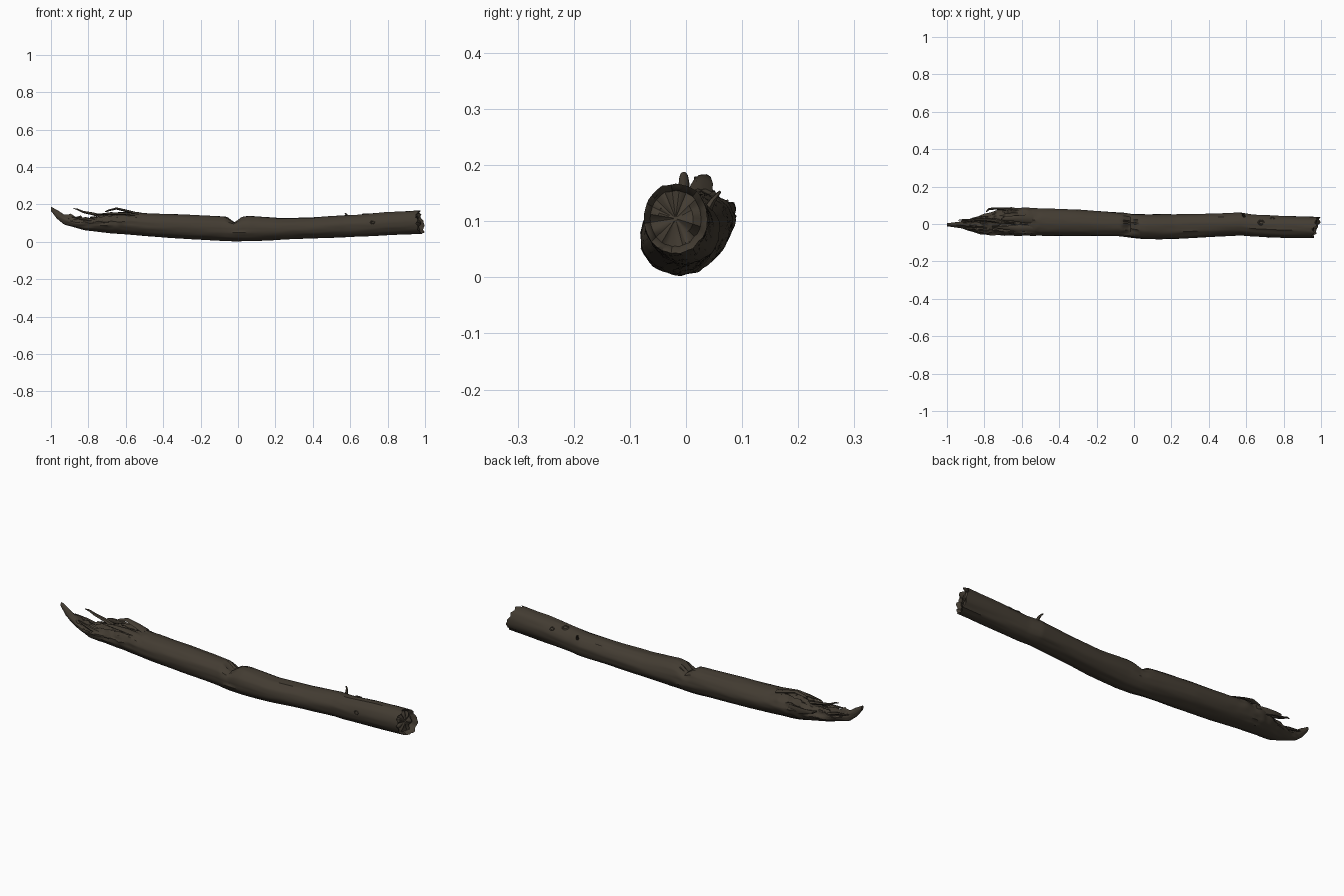
import bpy, bmesh, math
from mathutils import Vector, noise

if "Cube" in bpy.data.objects:
    bpy.data.objects.remove(bpy.data.objects["Cube"])

SIDES = 44
bark = bpy.data.materials.new("dark bark brown")
bark.diffuse_color = (0.056, 0.045, 0.032, 1)
bark.use_nodes = True
bark.node_tree.nodes["Principled BSDF"].inputs["Base Color"].default_value = bark.diffuse_color

# Log outline stations: x, bottom z, top z, front y, back y
STATIONS = [
    (-1.00, .165, .188, -.012, .004), (-.97, .125, .172, -.016, .008),
    (-.93, .092, .146, -.020, .014), (-.87, .076, .132, -.040, .030),
    (-.82, .062, .136, -.055, .046), (-.75, .054, .146, -.060, .066),
    (-.68, .046, .160, -.062, .086), (-.58, .038, .165, -.063, .086),
    (-.48, .030, .152, -.065, .082), (-.30, .018, .146, -.066, .076),
    (-.08, .006, .136, -.066, .061), (-.02, .004, .130, -.074, .056),
    (.06, .004, .138, -.082, .052), (.22, .011, .127, -.081, .051),
    (.40, .019, .131, -.070, .055), (.57, .024, .142, -.061, .061),
    (.64, .027, .145, -.066, .050), (.80, .034, .160, -.074, .043),
    (.965, .042, .168, -.075, .038),
]


def station(x):
    for a, b in zip(STATIONS, STATIONS[1:]):
        if x <= b[0]:
            t = (x - a[0]) / (b[0] - a[0])
            return [p + (q - p) * t for p, q in zip(a, b)][1:]
    return list(STATIONS[-1][1:])


def finish(bm, name, angle=35):
    bmesh.ops.recalc_face_normals(bm, faces=bm.faces)
    me = bpy.data.meshes.new(name)
    bm.to_mesh(me)
    bm.free()
    ob = bpy.data.objects.new(name, me)
    bpy.context.collection.objects.link(ob)
    me.materials.append(bark)
    bpy.ops.object.select_all(action='DESELECT')
    ob.select_set(True)
    bpy.context.view_layer.objects.active = ob
    bpy.ops.object.shade_smooth_by_angle(angle=math.radians(angle))
    return ob


def bridge(bm, a, b):
    n = len(a)
    for i in range(n):
        bm.faces.new((a[i], a[(i + 1) % n], b[(i + 1) % n], b[i]))


def log_point(x, th):
    zb, zt, yf, yb = station(x)
    c, s = math.cos(th), math.sin(th)
    ry, rz = (yb - yf) / 2, (zt - zb) / 2
    # long bark ridges and broad lumps
    n = noise.noise(Vector((x * 3, c * 3.5, s * 3.5)))
    n += .5 * noise.noise(Vector((x * 9, c * 9, s * 9 + 5)))
    k = 1 + .05 * n
    y, z = (yb + yf) / 2 + c * ry * k, (zb + zt) / 2 + s * rz * k
    # V notch and the crack running down the front from it
    crack = -.02 + .05 * max(0, .4 - s) + .02 * noise.noise(Vector((s * 5, c * 5, 0)))
    w = max(0, 1 - abs(x - crack) / .045)
    if s > -.2:
        z -= .030 * w * max(0, s) ** 2
        y += .004 * w * (-c if c > 0 else 1 if c < -.2 else 0)
    # broken upper side near the left end: stepped, splintered wood
    if x < -.48:
        f = min(1, (-.48 - x) / .15) * min(1, (x + 1) / .1)
        if s > .1:
            j = noise.noise(Vector((x * 11, y * 60, 3)))
            j = round(j * 4) / 4 + .5 * noise.noise(Vector((x * 35, y * 90, 1)))
            z -= f * max(0, s) ** .6 * (.012 - .024 * j) * (1.0 if x > -.9 else .5)
        y += f * .007 * noise.noise(Vector((x * 20, z * 50, 8)))
    # slanted, ragged right end
    t = max(0, (x - .85) / .115)
    jag = noise.noise(Vector((c * 3, s * 3, 9))) + .6 * noise.noise(Vector((c * 9, s * 9, 2)))
    dx = t * t * (.008 + .018 * c - .010 * s + .014 * jag)
    return Vector((min(1, x + dx), y, max(0, z)))


# Main log
bm = bmesh.new()
COUNT = 210
rings = []
for i in range(COUNT + 1):
    x = -1 + 1.965 * i / COUNT
    rings.append([bm.verts.new(log_point(x, 2 * math.pi * j / SIDES)) for j in range(SIDES)])
for a, b in zip(rings, rings[1:]):
    bridge(bm, a, b)
bm.faces.new(rings[0])
# rough recessed cut face on the right end
last = rings[-1]
mid = sum((v.co for v in last), Vector()) / SIDES
for scale, depth in ((.88, .008), (.80, .022), (.55, .014), (.28, .012), (.06, .012)):
    ring = []
    for v in rings[-1]:
        p = mid + (v.co - mid) * scale
        p.x -= depth - .010 * noise.noise(Vector((3, p.y * 45, p.z * 45)))
        ring.append(bm.verts.new(p))
    bridge(bm, last, ring)
    last = ring
bm.faces.new(last)
finish(bm, "log")


# Tapered splinters and twigs following a short path of (x, y, z, half width, half height)
def splinter(name, path):
    bm = bmesh.new()
    prev = None
    for k, (x, y, z, w, h) in enumerate(path):
        a, b = Vector(path[max(0, k - 1)][:3]), Vector(path[min(len(path) - 1, k + 1)][:3])
        d = (b - a).normalized()
        side = d.cross(Vector((0, 0, 1))).normalized()
        up = side.cross(d)
        ring = [bm.verts.new(Vector((x, y, z)) + side * w * math.cos(q * math.pi / 3)
                             + up * h * math.sin(q * math.pi / 3 + .2)) for q in range(6)]
        if prev:
            bridge(bm, prev, ring)
        else:
            bm.faces.new(ring)
        prev = ring
    bm.faces.new(prev)
    finish(bm, name, 40)


splinter("upper_splinter", [(-.72, .015, .135, .012, .010), (-.78, .022, .150, .010, .008),
                            (-.83, .024, .160, .008, .006), (-.86, .020, .174, .006, .004),
                            (-.88, .016, .178, .002, .002)])
splinter("back_splinter", [(-.64, .070, .110, .014, .022), (-.70, .081, .116, .008, .018),
                           (-.74, .083, .122, .006, .012), (-.775, .080, .126, .006, .009),
                           (-.79, .066, .130, .003, .004)])
splinter("bark_flake", [(-.54, .025, .150, .022, .008), (-.60, .028, .166, .020, .007),
                        (-.65, .030, .178, .014, .006), (-.69, .028, .168, .012, .005),
                        (-.71, .026, .160, .004, .003)])
splinter("middle_flake", [(-.52, -.020, .140, .020, .008), (-.62, -.022, .151, .018, .008),
                          (-.70, -.018, .150, .010, .006), (-.76, -.014, .146, .003, .002)])
splinter("front_splinter", [(-.74, -.040, .105, .010, .012), (-.80, -.044, .118, .008, .010),
                            (-.85, -.036, .126, .005, .006), (-.89, -.028, .134, .002, .002)])
splinter("tip_splinter", [(-.80, .025, .100, .012, .012), (-.87, .020, .122, .008, .008),
                          (-.91, .022, .128, .005, .005), (-.94, .020, .134, .002, .002)])
splinter("twig", [(.590, .035, .115, .010, .010), (.585, .047, .136, .006, .006),
                  (.580, .055, .146, .004, .004), (.572, .060, .152, .003, .003)])


# Knots: raised rim with a sunken middle, set on the bark surface
def knot(name, x, deg, size):
    th = math.radians(deg)
    p = log_point(x, th)
    zb, zt, yf, yb = station(x)
    out = (p - Vector((p.x, (yf + yb) / 2, (zb + zt) / 2))).normalized()
    along = Vector((1, 0, 0))
    across = out.cross(along)
    bm = bmesh.new()
    prev = None
    for r, h in ((1.4, -.004), (1.0, .003), (.75, .003), (.45, -.002)):
        ring = [bm.verts.new(p + out * h + size * r * (1.3 * along * math.cos(q * math.pi / 6)
                + across * math.sin(q * math.pi / 6))) for q in range(12)]
        if prev:
            bridge(bm, prev, ring)
        prev = ring
    bm.faces.new(prev)
    finish(bm, name, 30)


knot("front_knot", .72, 168, .009)
knot("top_knot", .68, 72, .012)
knot("back_knot", .74, 40, .009)
